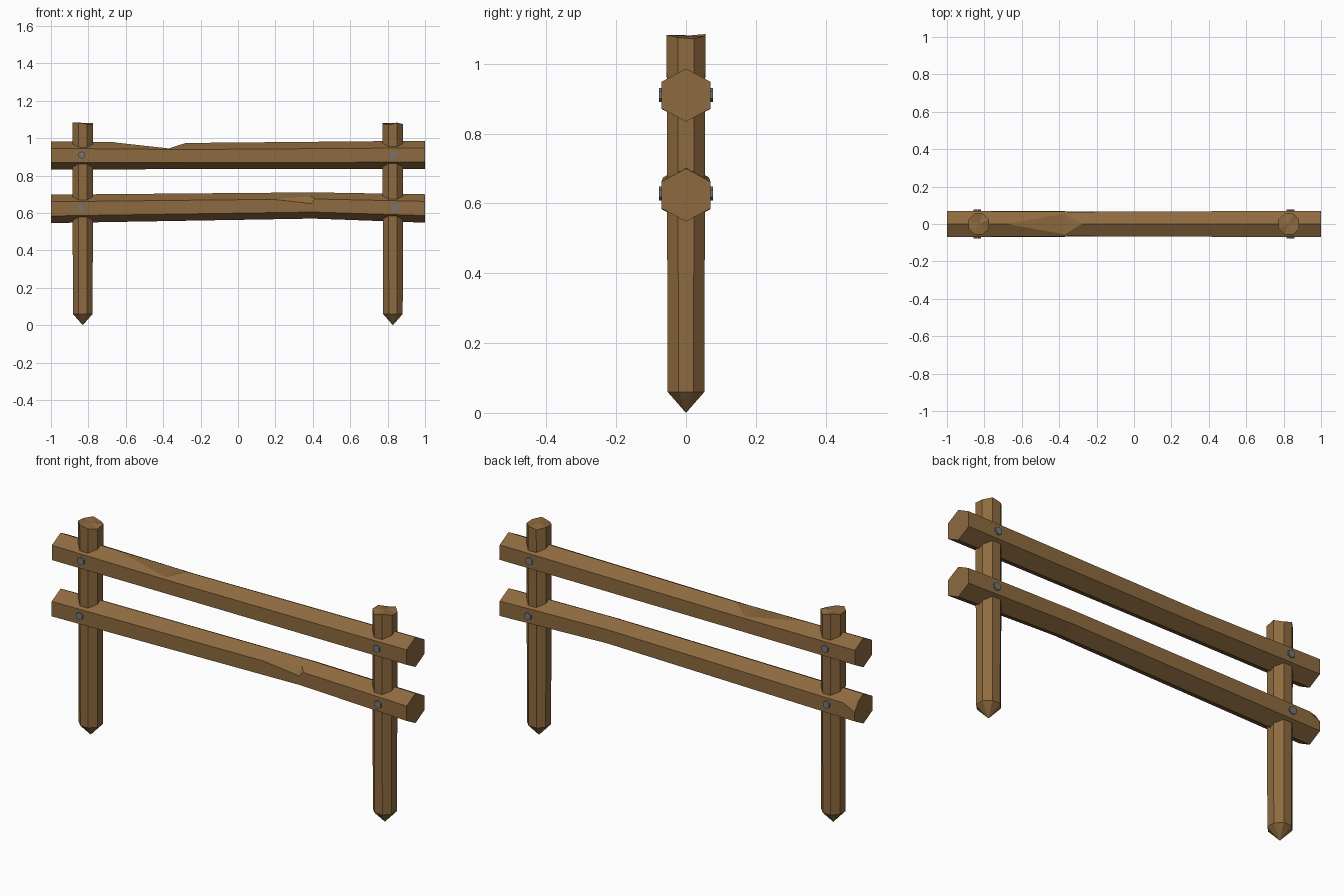
import bpy, bmesh
from math import pi, sin, cos
from mathutils import Vector

if "Cube" in bpy.data.objects:
    bpy.data.objects.remove(bpy.data.objects["Cube"])


def material(name, colour):
    m = bpy.data.materials.new(name)
    m.diffuse_color = colour
    m.use_nodes = True
    m.node_tree.nodes["Principled BSDF"].inputs["Base Color"].default_value = m.diffuse_color
    return m


WOOD = material("wood", (0.27, 0.145, 0.05, 1))
IRON = material("iron", (0.17, 0.18, 0.19, 1))


def finish(bm, name, mat):
    bmesh.ops.recalc_face_normals(bm, faces=bm.faces)
    me = bpy.data.meshes.new(name)
    bm.to_mesh(me)
    bm.free()
    ob = bpy.data.objects.new(name, me)
    bpy.context.collection.objects.link(ob)
    if mat:
        me.materials.append(mat)
    return ob


def bridge(bm, rings):
    for a, b in zip(rings, rings[1:]):
        n = len(a)
        for i in range(n):
            bm.faces.new((a[i], a[(i + 1) % n], b[(i + 1) % n], b[i]))


def fan(bm, ring, tip):
    t = bm.verts.new(tip)
    for i in range(len(ring)):
        bm.faces.new((ring[i], ring[(i + 1) % len(ring)], t))


# Eight-sided post with a pointed foot and an uneven sawn top
def post(name, x, heights):
    bm = bmesh.new()
    angles = [pi / 8 + i * pi / 4 for i in range(8)]
    low = [bm.verts.new((x + 0.057 * cos(a), 0.057 * sin(a), 0.06)) for a in angles]
    top = [bm.verts.new((x + 0.060 * cos(a), 0.060 * sin(a), h))
           for a, h in zip(angles, heights)]
    bridge(bm, [low, top])
    fan(bm, low, (x, 0, 0))
    fan(bm, top, (x, 0, 1.08))
    return finish(bm, name, WOOD)


# Six-sided rail through (x, centre height, radius) stations
def rail(name, stations):
    bm = bmesh.new()
    rings = [[bm.verts.new((x, 0.93 * r * cos(a) / cos(pi / 6), z + r * sin(a)))
              for a in [pi / 6 + i * pi / 3 for i in range(6)]]
             for x, z, r in stations]
    bridge(bm, rings)
    bm.faces.new(rings[0])
    bm.faces.new(rings[-1])
    return finish(bm, name, WOOD)


# Chip cut out of a rail by the convex hull of a few points
def chip(ob, points):
    bm = bmesh.new()
    for p in points:
        bm.verts.new(Vector(p))
    bmesh.ops.convex_hull(bm, input=bm.verts)
    cutter = finish(bm, "chip_cutter", None)
    cutter.hide_render = True
    mod = ob.modifiers.new("chip", "BOOLEAN")
    mod.operation = "DIFFERENCE"
    mod.solver = "EXACT"
    mod.object = cutter
    bpy.context.view_layer.objects.active = ob
    bpy.ops.object.modifier_apply(modifier=mod.name)
    bpy.data.objects.remove(cutter)


# Posts
post("left_post", -0.83, [1.08, 1.07, 1.085, 1.08, 1.083, 1.083, 1.075, 1.07])
post("right_post", 0.828, [1.072, 1.08, 1.07, 1.08, 1.078, 1.07, 1.083, 1.075])

# Rails
upper = rail("upper_rail", [(-1, 0.908, 0.075), (-0.3, 0.904, 0.070), (1, 0.91, 0.076)])
lower = rail("lower_rail", [(-1, 0.622, 0.076), (0.4, 0.64, 0.070), (1, 0.624, 0.076)])

# Notch in the ridge of the upper rail
notch = [(-0.66, 0.977), (-0.37, 0.945), (-0.28, 0.974), (-0.28, 1.1), (-0.66, 1.1)]
chip(upper, [(x, y, z) for x, z in notch for y in (-0.2, 0.2)])

# Splinter on the front edge and a broken end corner of the lower rail
chip(lower, [(0.18, -0.066, 0.674), (0.385, -0.035, 0.692), (0.39, -0.065, 0.65),
             (0.415, -0.065, 0.675), (0.38, -0.12, 0.76)])
chip(lower, [(-0.94, 0.07, 0.66), (-1.01, 0.025, 0.69), (-1.01, 0.075, 0.62),
             (-1.05, 0.15, 0.76)])

# Bolts running through the rails
for label, x, z in [("upper_left", -0.835, 0.91), ("upper_right", 0.832, 0.91),
                    ("lower_left", -0.842, 0.628), ("lower_right", 0.84, 0.628)]:
    bm = bmesh.new()
    rings = [[bm.verts.new((x + 0.02 * sin(i * pi / 3), y, z + 0.02 * cos(i * pi / 3)))
              for i in range(6)] for y in (-0.077, 0.077)]
    bridge(bm, rings)
    for r in rings:
        bm.faces.new(r)
    finish(bm, label + "_bolt", IRON)
